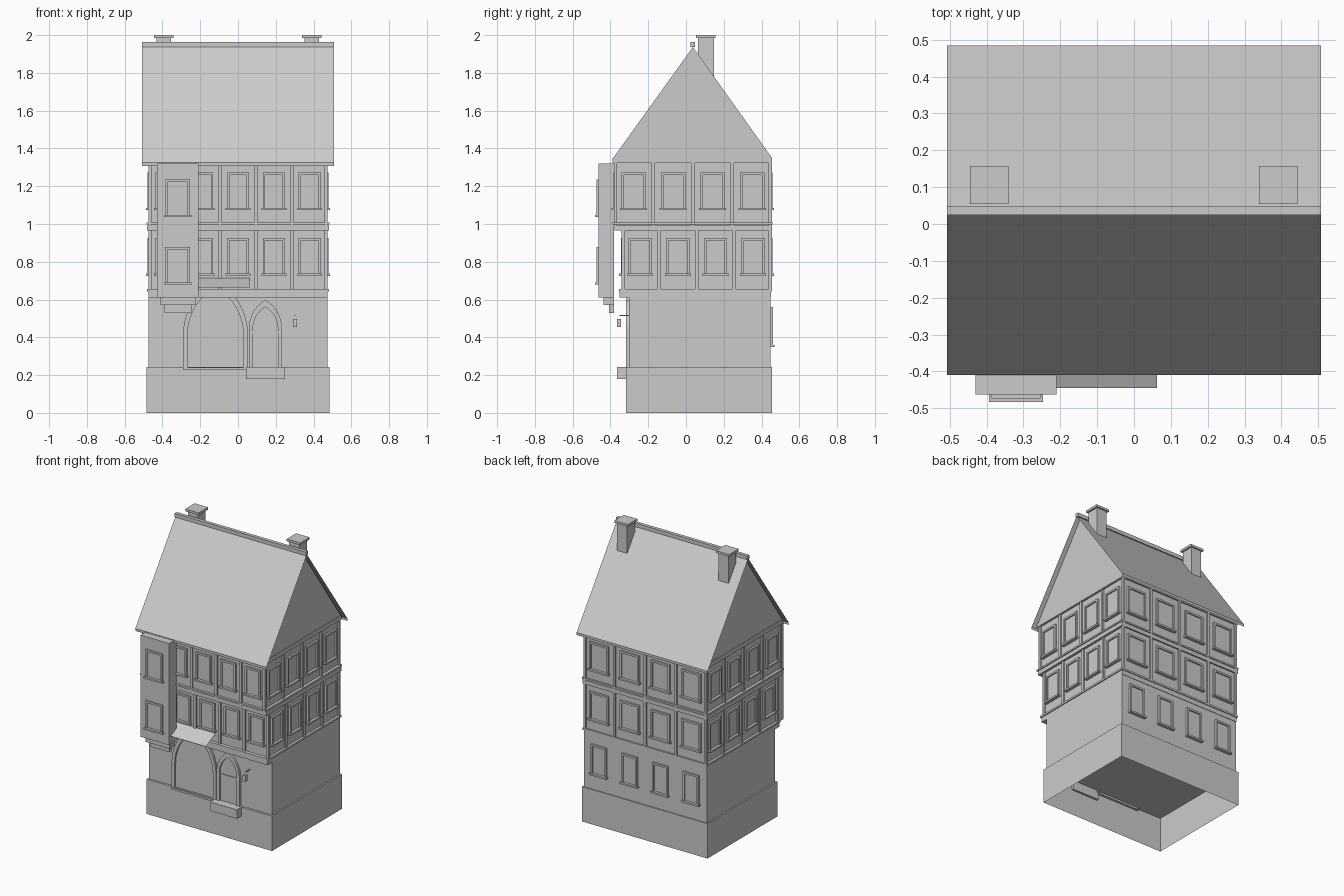
import bpy, bmesh, math

if "Cube" in bpy.data.objects:
    bpy.data.objects.remove(bpy.data.objects["Cube"])

# ---------- helpers ----------
def finish(bm, name, recalc=True):
    if recalc:
        bmesh.ops.recalc_face_normals(bm, faces=bm.faces)
    me = bpy.data.meshes.new(name)
    bm.to_mesh(me)
    bm.free()
    ob = bpy.data.objects.new(name, me)
    bpy.context.collection.objects.link(ob)
    return ob

def add_box(bm, x0, x1, y0, y1, z0, z1):
    vs = bmesh.ops.create_cube(bm, size=1)['verts']
    for v in vs:
        v.co = ((x0 + x1) / 2 + v.co.x * (x1 - x0),
                (y0 + y1) / 2 + v.co.y * (y1 - y0),
                (z0 + z1) / 2 + v.co.z * (z1 - z0))
    return vs

def box(name, *b):
    bm = bmesh.new()
    add_box(bm, *b)
    return finish(bm, name)

# sides of the house: (along-wall direction, outward direction)
FRONT, RIGHT = ((1, 0), (0, -1)), ((0, 1), (1, 0))
BACK, LEFT = ((1, 0), (0, 1)), ((0, 1), (-1, 0))

def wall_box(bm, side, u0, u1, d0, d1, z0, z1):
    """Box given by span u along a wall and distance d outward."""
    (ux, uy), (nx, ny) = side
    xs = sorted((u0 * ux + d0 * nx, u1 * ux + d1 * nx))
    ys = sorted((u0 * uy + d0 * ny, u1 * uy + d1 * ny))
    add_box(bm, *xs, *ys, z0, z1)

def add_window(bm, side, u, w, d, z0, z1, f=0.013):
    a, b = u - w / 2, u + w / 2
    o = d + 0.013
    wall_box(bm, side, a, a + f, d - 0.005, o, z0, z1)
    wall_box(bm, side, b - f, b, d - 0.005, o, z0, z1)
    wall_box(bm, side, a + f, b - f, d - 0.005, o, z1 - f, z1)
    wall_box(bm, side, a + f, b - f, d - 0.005, d + 0.004, z0, z1 - f)
    wall_box(bm, side, a - 0.007, b + 0.007, d - 0.005, d + 0.022, z0 - 0.004, z0 + 0.008)

# ---------- masonry base ----------
bm = bmesh.new()
add_box(bm, -0.485, 0.485, -0.317, 0.455, 0, 0.243)
low = [f for f in bm.faces if all(v.co.z < 0.01 for v in f.verts)]
bm.normal_update()
bmesh.ops.delete(bm, geom=low, context='FACES_ONLY')   # open underneath
finish(bm, "plinth", recalc=False)
box("ground_floor", -0.475, 0.475, -0.302, 0.447, 0.243, 0.615)

# ---------- timber-framed storeys ----------
def storey(name, yf, z0, z1, wz0, wz1):
    xw, yb = 0.465, 0.445
    box(name + "_walls", -xw, xw, yf, yb, z0, z1)
    posts, wins = bmesh.new(), bmesh.new()
    spans = ((FRONT, -0.475, 0.475, -yf, 5), (BACK, -0.475, 0.475, yb, 4),
             (RIGHT, yf - 0.01, yb + 0.01, xw, 4), (LEFT, yf - 0.01, yb + 0.01, xw, 4))
    for side, a, b, d, n in spans:
        step = (b - a) / n
        for i in range(n + 1):
            u = min(max(a + i * step, a + 0.009), b - 0.009)
            wall_box(posts, side, u - 0.009, u + 0.009, d - 0.008, d + 0.01, z0, z1)
        for i in range(n):
            add_window(wins, side, a + (i + 0.5) * step, 0.62 * step, d, wz0, wz1)
    finish(posts, name + "_posts")
    finish(wins, name + "_windows")

box("lower_jetty_beam", -0.475, 0.475, -0.352, 0.45, 0.61, 0.642)
box("lower_sill_rail", -0.482, 0.482, -0.356, 0.456, 0.642, 0.655)
storey("first_floor", -0.332, 0.65, 0.975, 0.73, 0.925)
box("upper_jetty_beam", -0.482, 0.482, -0.378, 0.455, 0.965, 0.993)
box("upper_sill_rail", -0.485, 0.485, -0.388, 0.457, 0.997, 1.008)
storey("second_floor", -0.372, 0.99, 1.33, 1.077, 1.272)
box("eaves_beam", -0.48, 0.48, -0.388, 0.456, 1.322, 1.35)

# rear ground-floor windows
bm = bmesh.new()
for i in range(4):
    add_window(bm, BACK, -0.35625 + i * 0.2375, 0.12, 0.447, 0.352, 0.56)
finish(bm, "rear_ground_windows")

# ---------- roof ----------
ym = 0.0365
bm = bmesh.new()
prof = [(-0.41, 1.308), (-0.41, 1.325), (ym, 1.943), (0.484, 1.325), (0.484, 1.308)]
rows = [[bm.verts.new((x, y, z)) for y, z in prof] for x in (-0.507, 0.507)]
for i in range(4):
    bm.faces.new((rows[0][i], rows[1][i], rows[1][i + 1], rows[0][i + 1]))
finish(bm, "roof_slopes", recalc=False)
box("ridge_cap", -0.507, 0.507, ym - 0.012, ym + 0.012, 1.938, 1.964)

bm = bmesh.new()
for x in (-0.475, 0.475):
    vs = [bm.verts.new((x, y, z)) for y, z in ((-0.385, 1.35), (0.455, 1.35), (ym, 1.937))]
    bm.faces.new(vs if x > 0 else vs[::-1])
finish(bm, "gables", recalc=False)

for nm, x in (("left", -0.393), ("right", 0.391)):
    bm = bmesh.new()
    add_box(bm, x - 0.039, x + 0.039, 0.063, 0.147, 1.36, 1.984)
    add_box(bm, x - 0.052, x + 0.052, 0.054, 0.157, 1.984, 2.0)
    finish(bm, nm + "_chimney")

# ---------- bay ----------
bm = bmesh.new()
add_box(bm, -0.43, -0.21, -0.463, -0.38, 0.61, 1.32)
add_box(bm, -0.41, -0.225, -0.437, -0.38, 0.57, 0.61)
add_box(bm, -0.39, -0.245, -0.408, -0.38, 0.53, 0.57)
finish(bm, "bay_with_corbels")
bm = bmesh.new()
for z in (0.683, 1.04):
    add_window(bm, FRONT, -0.32, 0.132, 0.461, z, z + 0.195)
finish(bm, "bay_windows")

# ---------- pointed arches ----------
def arch_points(cx, h, z0, spring, n=8):
    pts = [(cx - h, z0)]
    for i in range(n + 1):                       # left arc, centred on right springing
        a = math.pi - i / n * math.pi / 3
        pts.append((cx + h + 2 * h * math.cos(a), spring + 2 * h * math.sin(a)))
    return pts + [(2 * cx - x, z) for x, z in pts[-2::-1]]

def arch(name, cx, h, t, z0, spring, yf, yp):
    out, inn = arch_points(cx, h, z0, spring), arch_points(cx, h - t, z0, spring)
    bm = bmesh.new()
    A = [bm.verts.new((x, yf, z)) for x, z in out]
    B = [bm.verts.new((x, yf, z)) for x, z in inn]
    fs = [bm.faces.new((A[i], A[i + 1], B[i + 1], B[i])) for i in range(len(A) - 1)]
    ext = bmesh.ops.extrude_face_region(bm, geom=fs, use_keep_orig=True)['geom']
    for v in ext:
        if isinstance(v, bmesh.types.BMVert):
            v.co.y = -0.295
    finish(bm, name + "_surround")
    bm = bmesh.new()
    bm.faces.new([bm.verts.new((x, yp, z)) for x, z in inn])
    bm.normal_update()
    for f in bm.faces:
        if f.normal.y > 0:
            f.normal_flip()
    finish(bm, name + "_leaf", recalc=False)

arch("gate", -0.119, 0.172, 0.024, 0.235, 0.41, -0.318, -0.306)
arch("door", 0.145, 0.088, 0.022, 0.243, 0.446, -0.318, -0.306)
box("door_rail", 0.079, 0.211, -0.312, -0.3, 0.42, 0.432)
box("gate_threshold", -0.291, 0.053, -0.325, -0.3, 0.227, 0.24)
box("door_step", 0.042, 0.248, -0.366, -0.302, 0.18, 0.243)

# ---------- canopy and lantern ----------
bm = bmesh.new()
bm.faces.new([bm.verts.new(p) for p in ((-0.296, -0.445, 0.665), (0.062, -0.445, 0.665),
                                        (0.062, -0.335, 0.715), (-0.296, -0.335, 0.715))])
finish(bm, "gate_canopy", recalc=False)
bm = bmesh.new()
add_box(bm, 0.299, 0.305, -0.352, -0.302, 0.512, 0.518)
add_box(bm, 0.29, 0.313, -0.365, -0.343, 0.455, 0.497)
finish(bm, "lantern")
